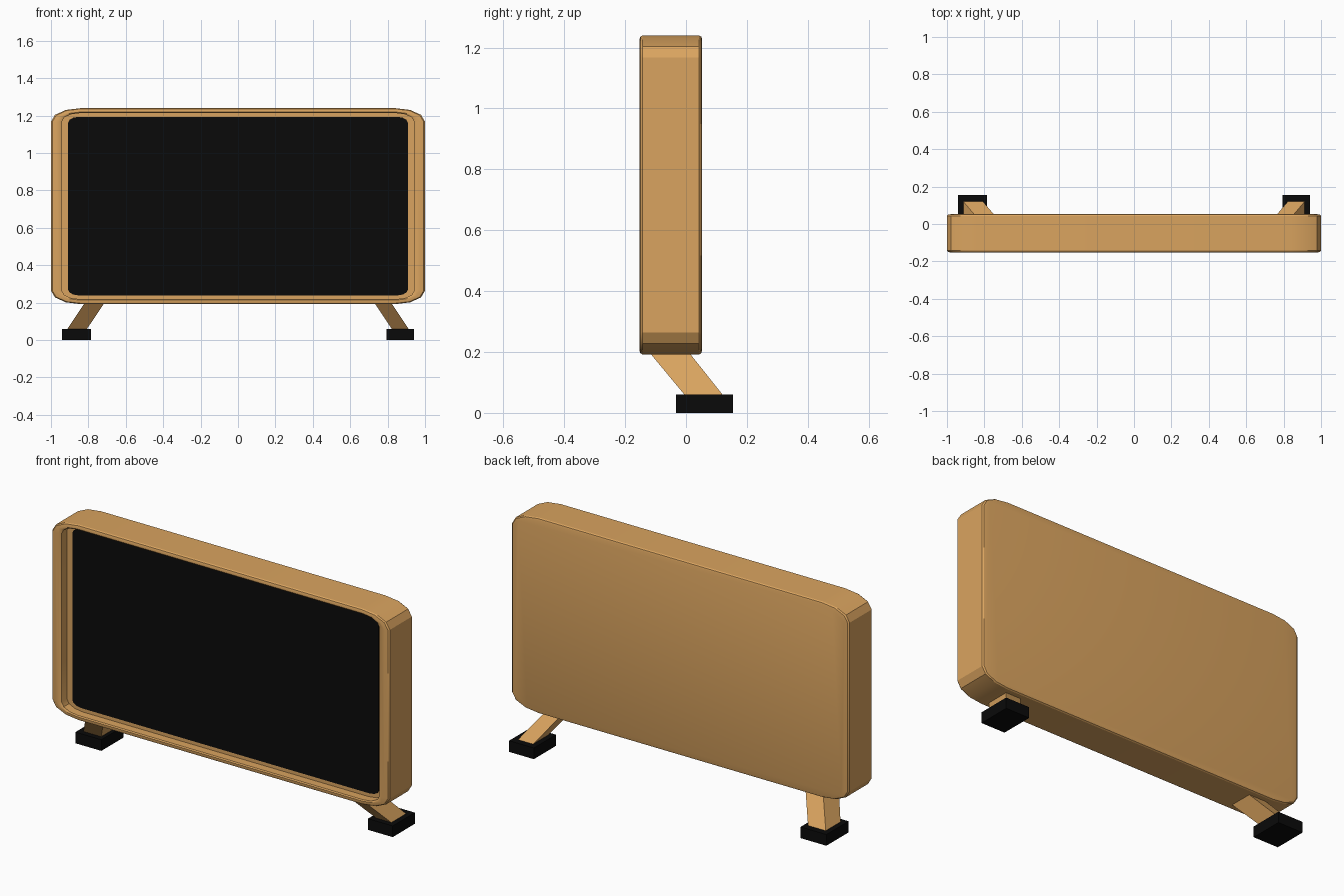
import bpy, bmesh, math

if "Cube" in bpy.data.objects:
    bpy.data.objects.remove(bpy.data.objects["Cube"])

ZC = 0.716  # height of the cabinet centre


def material(name, color):
    m = bpy.data.materials.new(name)
    m.diffuse_color = (*color, 1)
    m.use_nodes = True
    m.node_tree.nodes["Principled BSDF"].inputs["Base Color"].default_value = m.diffuse_color
    return m


wood = material("wood", (0.70, 0.37, 0.115))
black = material("black", (0.003, 0.003, 0.003))


def add_object(name, bm, mat, smooth=False):
    bmesh.ops.recalc_face_normals(bm, faces=bm.faces)
    me = bpy.data.meshes.new(name)
    bm.to_mesh(me)
    bm.free()
    me.materials.append(mat)
    ob = bpy.data.objects.new(name, me)
    bpy.context.collection.objects.link(ob)
    if smooth:
        bpy.ops.object.select_all(action='DESELECT')
        ob.select_set(True)
        bpy.context.view_layer.objects.active = ob
        bpy.ops.object.shade_smooth_by_angle(angle=math.radians(29))
    return ob


def ring(bm, hx, hz, rx, rz, y, seg=3):
    """Rounded rectangle with elliptical corners, facing y."""
    verts = []
    for q, (sx, sz) in enumerate([(1, 1), (-1, 1), (-1, -1), (1, -1)]):
        for i in range(seg + 1):
            a = math.pi / 2 * (q + i / seg)
            verts.append(bm.verts.new((sx * (hx - rx) + rx * math.cos(a), y,
                                       ZC + sz * (hz - rz) + rz * math.sin(a))))
    return verts


def lofted(name, loops, mat):
    """Skin a list of rounded rectangles and cap both ends."""
    bm = bmesh.new()
    rings = [ring(bm, *l) for l in loops]
    for a, b in zip(rings, rings[1:]):
        for i in range(len(a)):
            j = (i + 1) % len(a)
            bm.faces.new((a[i], a[j], b[j], b[i]))
    bm.faces.new(rings[0])
    bm.faces.new(rings[-1])
    return add_object(name, bm, mat, True)


def block(name, bottom, top, mat):
    """Six-sided block between two rectangles (x0, x1, y0, y1, z)."""
    bm = bmesh.new()
    lo, hi = [[bm.verts.new((x, y, z)) for x, y in
               ((x0, y0), (x1, y0), (x1, y1), (x0, y1))]
              for x0, x1, y0, y1, z in (bottom, top)]
    bm.faces.new(lo)
    bm.faces.new(hi)
    for i in range(4):
        j = (i + 1) % 4
        bm.faces.new((lo[i], lo[j], hi[j], hi[i]))
    return add_object(name, bm, mat)


# Cabinet: back, bevelled sides, front rim and recess
lofted("cabinet", [
    (0.975, 0.511, 0.140, 0.062, 0.053),
    (0.993, 0.520, 0.154, 0.069, 0.050),
    (1.000, 0.524, 0.160, 0.072, 0.043),
    (1.000, 0.524, 0.160, 0.072, -0.143),
    (0.993, 0.520, 0.154, 0.069, -0.150),
    (0.975, 0.511, 0.140, 0.062, -0.153),
    (0.955, 0.503, 0.110, 0.052, -0.153),
    (0.942, 0.497, 0.095, 0.046, -0.148),
    (0.942, 0.497, 0.095, 0.046, -0.103),
], wood)

# Screen panel set in the recess
lofted("screen", [
    (0.908, 0.477, 0.055, 0.030, -0.095),
    (0.908, 0.477, 0.055, 0.030, -0.106),
], black)

# Splayed legs and feet
for side, s in (("left", -1), ("right", 1)):
    w = 0.105 if s < 0 else 0.090
    block(side + "_leg",
          (*sorted((s * 0.919, s * (0.919 - w))), 0.003, 0.128, 0.05),
          (*sorted((s * 0.821, s * (0.821 - w))), -0.118, 0.012, 0.196), wood)
    x = sorted((s * 0.940, s * (0.787 if s < 0 else 0.794)))
    block(side + "_foot", (*x, -0.033, 0.154, 0), (*x, -0.033, 0.154, 0.06), black)
